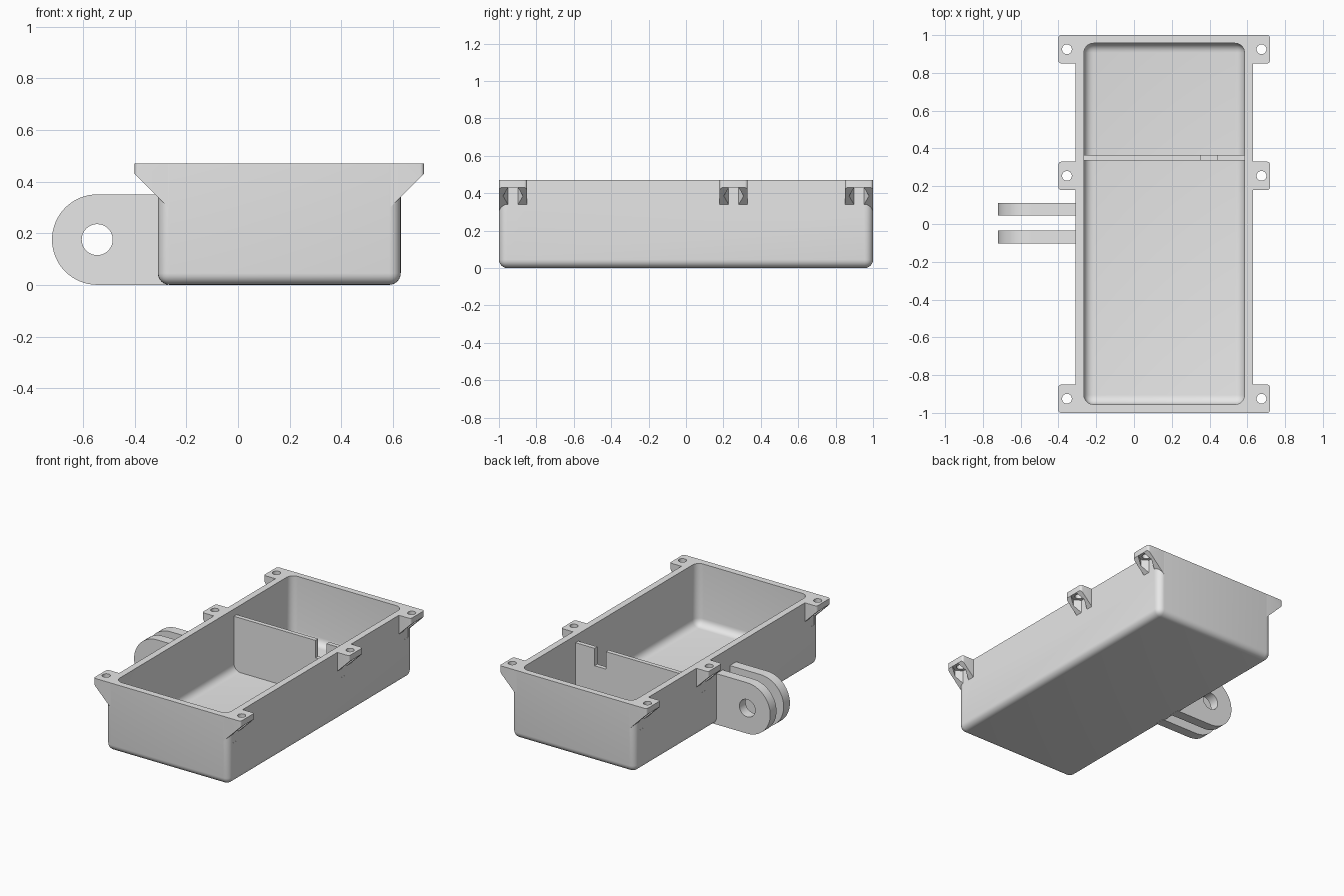
import bpy, bmesh, math
from mathutils import Matrix, Vector

if "Cube" in bpy.data.objects:
    bpy.data.objects.remove(bpy.data.objects["Cube"], do_unlink=True)

grey = bpy.data.materials.new("light grey plastic")
grey.use_nodes = True
grey.diffuse_color = (0.8, 0.8, 0.8, 1)
grey.node_tree.nodes["Principled BSDF"].inputs["Base Color"].default_value = (0.8, 0.8, 0.8, 1)


def finish(bm, name):
    bmesh.ops.recalc_face_normals(bm, faces=bm.faces[:])
    mesh = bpy.data.meshes.new(name)
    bm.to_mesh(mesh)
    bm.free()
    mesh.materials.append(grey)
    ob = bpy.data.objects.new(name, mesh)
    bpy.context.collection.objects.link(ob)
    return ob


def box(name, lo, hi, radius=0.0):
    """Box whose vertical and bottom edges are rounded."""
    lo, hi = Vector(lo), Vector(hi)
    bm = bmesh.new()
    bmesh.ops.create_cube(bm, size=1)
    size = hi - lo
    for v in bm.verts:
        v.co = Vector(a * b for a, b in zip(v.co, size)) + (lo + hi) / 2
    if radius:
        edges = [e for e in bm.edges if min(v.co.z for v in e.verts) < lo.z + 1e-4]
        bmesh.ops.bevel(bm, geom=edges, offset=radius, segments=6, profile=0.5,
                        affect='EDGES')
    return finish(bm, name)


def prism(name, profile, y0, y1, round_x=None):
    """Extrude an x-z profile along y, optionally rounding upright edges at round_x."""
    bm = bmesh.new()
    face = bm.faces.new([bm.verts.new((x, y0, z)) for x, z in profile])
    new = bmesh.ops.extrude_face_region(bm, geom=[face])["geom"]
    moved = [g for g in new if isinstance(g, bmesh.types.BMVert)]
    bmesh.ops.translate(bm, verts=moved, vec=(0, y1 - y0, 0))
    if round_x is not None:
        edges = [e for e in bm.edges
                 if all(abs(v.co.x - round_x) < 1e-4 for v in e.verts)
                 and abs(e.verts[0].co.z - e.verts[1].co.z) > 1e-3]
        bmesh.ops.bevel(bm, geom=edges, offset=0.015, segments=4, profile=0.5,
                        affect='EDGES')
    return finish(bm, name)


def cylinder(name, centre, radius, depth, sides, turn):
    bm = bmesh.new()
    bmesh.ops.create_cone(bm, cap_ends=True, segments=sides, radius1=radius,
                          radius2=radius, depth=depth,
                          matrix=Matrix.Translation(centre) @ turn)
    return finish(bm, name)


def combine(target, tool, operation):
    mod = target.modifiers.new(operation, 'BOOLEAN')
    mod.operation = operation
    mod.solver = 'EXACT'
    mod.object = tool
    bpy.context.view_layer.objects.active = target
    bpy.ops.object.modifier_apply(modifier=mod.name)
    bpy.data.objects.remove(tool, do_unlink=True)


TOP = 0.47
MID = 0.16          # x centre of the tray
parts = []

# Tray body
tray = box("tray", (MID - 0.47, -1, 0), (MID + 0.47, 1, TOP), 0.045)
parts.append(tray)

# Six screw tabs with sloped undersides
tabs = [(s, y) for s in (-1, 1) for y in (-0.925, 0.255, 0.925)]
for s, y in tabs:
    outline = [(0.43, TOP), (0.56, TOP), (0.56, 0.43), (0.43, 0.3)]
    profile = [(MID + s * x, z) for x, z in outline]
    tab = prism("screw_tab", profile, y - 0.075, y + 0.075, MID + s * 0.56)
    combine(tray, tab, 'UNION')

# Hollow interior
cavity = box("cavity", (MID - 0.425, -0.955, 0.045), (MID + 0.425, 0.957, 0.6), 0.05)
combine(tray, cavity, 'DIFFERENCE')

# Screw holes and hexagonal nut pockets below them
upright = Matrix.Identity(4)
for s, y in tabs:
    x = MID + s * 0.515
    hole = cylinder("screw_hole", (x, y, 0.46), 0.026, 0.12, 24, upright)
    combine(tray, hole, 'DIFFERENCE')
    pocket = cylinder("nut_pocket", (x, y, 0.355), 0.053, 0.15, 6, upright)
    combine(tray, pocket, 'DIFFERENCE')

# Cross divider with a cable notch
divider = box("divider", (MID - 0.44, 0.335, 0.02), (MID + 0.44, 0.365, 0.42))
notch = box("notch", (0.355, 0.3, 0.3), (0.44, 0.4, 0.5))
combine(divider, notch, 'DIFFERENCE')
parts.append(divider)

# Two rounded hinge lugs on the side
R, CX = 0.175, -0.545
arc = [math.pi / 2 + math.pi * i / 32 for i in range(33)]
lug_profile = [(-0.27, 0), (-0.27, 2 * R)]
lug_profile += [(CX + R * math.cos(a), R + R * math.sin(a)) for a in arc]
sideways = Matrix.Rotation(math.pi / 2, 4, 'X')
for name, y in (("front_hinge_lug", -0.068), ("back_hinge_lug", 0.078)):
    lug = prism(name, lug_profile, y - 0.034, y + 0.034)
    bore = cylinder("pin_bore", (CX, y, R), 0.06, 0.2, 40, sideways)
    combine(lug, bore, 'DIFFERENCE')
    parts.append(lug)

# Smooth rounded areas, keep hard edges
bpy.ops.object.select_all(action='DESELECT')
for ob in parts:
    ob.select_set(True)
bpy.context.view_layer.objects.active = tray
bpy.ops.object.shade_smooth_by_angle(angle=math.radians(30))
